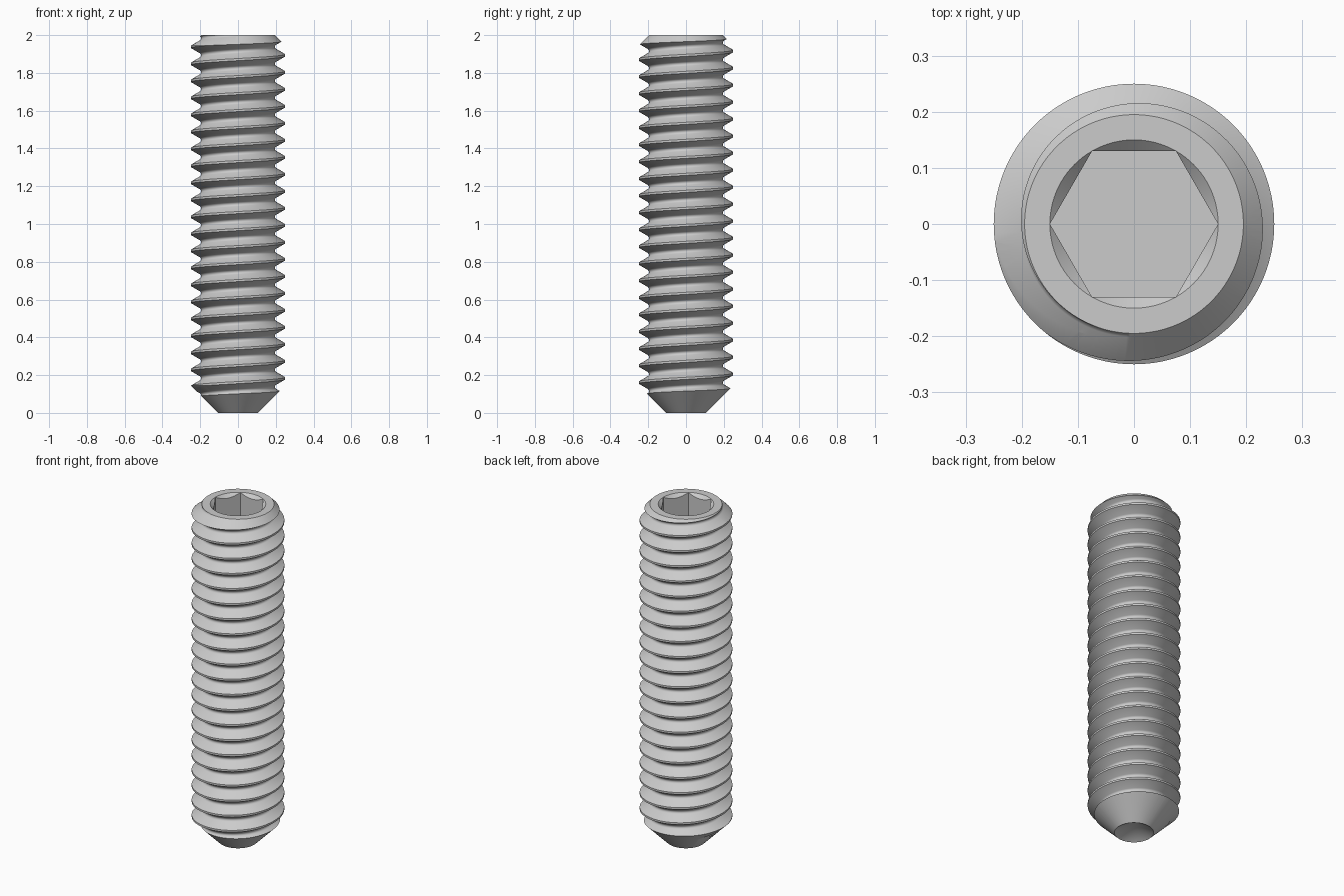
import bpy, math

if "Cube" in bpy.data.objects:
    bpy.data.objects.remove(bpy.data.objects["Cube"])

PITCH, CREST, ROOT = 0.09, 0.25, 0.1948
PHASE = 0.183          # height of a crest on the +x side
N = 96                 # columns round the screw


def make(name, verts, faces):
    me = bpy.data.meshes.new(name)
    me.from_pydata(verts, [], faces)
    me.update()
    ob = bpy.data.objects.new(name, me)
    bpy.context.collection.objects.link(ob)
    return ob


def lathe(name, profile, n=N):
    """Closed solid of revolution; first and last points lie on the axis."""
    inner = profile[1:-1]
    m = len(inner)
    verts = [(r * math.cos(2 * math.pi * i / n), r * math.sin(2 * math.pi * i / n), z)
             for i in range(n) for r, z in inner]
    verts += [(0, 0, profile[0][1]), (0, 0, profile[-1][1])]
    faces = []
    for i in range(n):
        a, b = i * m, (i + 1) % n * m
        faces += [(a + k, b + k, b + k + 1, a + k + 1) for k in range(m - 1)]
        faces += [(n * m, b, a), (n * m + 1, a + m - 1, b + m - 1)]
    return make(name, verts, faces)


# Thread section over one pitch: flat crest, 60 degree flanks, rounded root
RAD = 0.1443 * PITCH
section = [(CREST, -PITCH / 16), (CREST, PITCH / 16)]
for a in (-60, -30, 0, 30, 60):
    a = math.radians(a)
    section.append((ROOT + RAD * (1 - math.cos(a)), PITCH / 2 + RAD * math.sin(a)))
S = len(section)

# Helical thread, longer than the screw at both ends
turns = 28
rows = turns * S
verts, faces = [], []
for i in range(N):
    t = 2 * math.pi * i / N
    for k in range(rows + (S if i == 0 else 0)):
        r, dz = section[k % S]
        z = PHASE + PITCH * (k // S - 5 + i / N) + dz
        verts.append((r * math.cos(t), r * math.sin(t), z))


def vid(i, k):
    if i == N:
        i, k = 0, k + S
    return k if i == 0 else rows + S + (i - 1) * rows + k


for i in range(N):
    for k in range(rows - 1):
        faces.append((vid(i, k), vid(i + 1, k), vid(i + 1, k + 1), vid(i, k + 1)))
low = [vid(i, 0) for i in range(N)] + list(range(S, 0, -1))
high = [vid(i, rows - 1) for i in range(N)] + [rows + S - 1 - j for j in range(S)]
c = len(verts)
verts += [(0, 0, -0.25), (0, 0, 2.3)]
for loop, centre, flip in ((low, c, True), (high, c + 1, False)):
    for a, b in zip(loop, loop[1:] + loop[:1]):
        faces.append((centre, b, a) if flip else (centre, a, b))
screw = make("set_screw", verts, faces)

# Outer envelope: cup point, end chamfers, socket countersink
envelope = lathe("end_shape", [(0, 0.06), (0.106, 0), (0.27, 0.164),
                               (0.27, 1.925), (0.195, 2), (0.15, 2), (0, 1.85)])
# Hexagonal key socket
bpy.ops.mesh.primitive_cylinder_add(vertices=6, radius=0.1498, depth=0.5,
                                    location=(0, 0, 2.0), rotation=(0, 0, math.pi / 6))
socket = bpy.context.object
socket.name = "hex_socket"

bpy.context.view_layer.objects.active = screw
for cutter, op in ((envelope, 'INTERSECT'), (socket, 'DIFFERENCE')):
    cutter.hide_render = True
    mod = screw.modifiers.new(cutter.name, 'BOOLEAN')
    mod.object, mod.operation, mod.solver = cutter, op, 'EXACT'
    bpy.ops.object.modifier_apply(modifier=mod.name)
    bpy.data.objects.remove(cutter)

bpy.ops.object.select_all(action='DESELECT')
screw.select_set(True)
bpy.ops.object.shade_smooth_by_angle(angle=math.radians(40))
